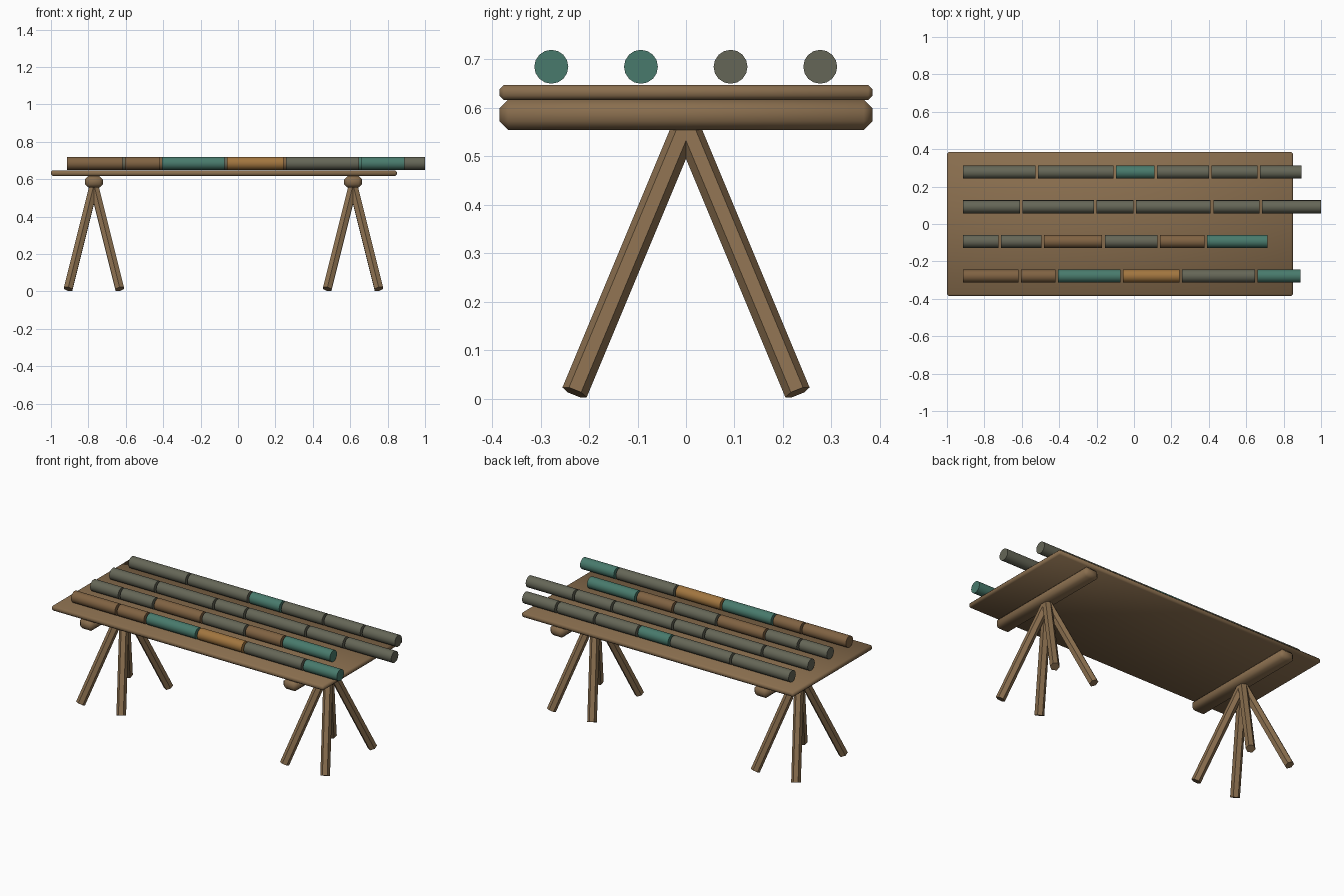
import bpy
import math
from mathutils import Vector

cube = bpy.data.objects.get("Cube")
if cube:
    bpy.data.objects.remove(cube, do_unlink=True)


def material(name, rgb):
    mat = bpy.data.materials.new(name)
    mat.use_nodes = True
    mat.diffuse_color = (*rgb, 1)
    shader = next(n for n in mat.node_tree.nodes if n.type == 'BSDF_PRINCIPLED')
    shader.inputs["Base Color"].default_value = (*rgb, 1)
    return mat


wood = material("wood", (0.25, 0.155, 0.076))
colours = {
    "g": material("grey", (0.130, 0.133, 0.095)),
    "t": material("teal", (0.065, 0.195, 0.150)),
    "b": material("brown", (0.215, 0.123, 0.055)),
    "a": material("amber", (0.36, 0.18, 0.050)),
}


def finish(name, mat, angle):
    obj = bpy.context.object
    obj.name = name
    obj.data.materials.append(mat)
    bpy.ops.object.shade_smooth_by_angle(angle=math.radians(angle))
    return obj


def beam(name, centre, size, chamfer):
    """Box with chamfered edges."""
    bpy.ops.mesh.primitive_cube_add(size=1, location=centre)
    bpy.context.object.scale = size
    bpy.ops.object.transform_apply(location=False, rotation=False, scale=True)
    mod = bpy.context.object.modifiers.new("chamfer", 'BEVEL')
    mod.width = chamfer
    mod.segments = 1
    bpy.ops.object.modifier_apply(modifier=mod.name)
    return finish(name, wood, 60)


def rod(name, start, end, radius, sides, mat):
    """Straight cylinder between two points."""
    start, end = Vector(start), Vector(end)
    axis = end - start
    bpy.ops.mesh.primitive_cylinder_add(vertices=sides, radius=radius,
                                        depth=axis.length, location=(start + end) / 2)
    turn = Vector((0, 0, 1)).rotation_difference(axis.normalized())
    bpy.context.object.rotation_euler = turn.to_euler()
    return finish(name, mat, 35)


# Table top
beam("table_top", (-0.075, 0, 0.632), (1.85, 0.77, 0.031), 0.009)

# Trestles: a cross beam on four splayed legs
for side, cx in (("right", -0.77), ("left", 0.615)):
    beam(side + "_cross_beam", (cx, 0, 0.586), (0.095, 0.77, 0.062), 0.018)
    for end, sy in (("front", -1), ("back", 1)):
        for place, sx in (("inner" if cx < 0 else "outer", 1),
                          ("outer" if cx < 0 else "inner", -1)):
            rod(f"{side}_{end}_{place}_leg", (cx + sx * 0.138, sy * 0.23, 0.013),
                (cx, 0, 0.565), 0.027, 6, wood)

# Rows of rods: colour pattern, then the x where each piece ends
rows = (
    (-0.278, "bbtagt", (-0.617, -0.42, -0.073, 0.243, 0.647, 0.89)),
    (-0.093, "ggbgbt", (-0.725, -0.495, -0.17, 0.125, 0.377, 0.713)),
    (0.092, "gggggg", (-0.61, -0.215, -0.003, 0.41, 0.67, 1.0)),
    (0.277, "ggtggg", (-0.527, -0.11, 0.11, 0.40, 0.66, 0.895)),
)
for r, (y, pattern, ends) in enumerate(rows, 1):
    x = -0.915
    for p, (key, x_end) in enumerate(zip(pattern, ends), 1):
        rod(f"rod_row_{r}_piece_{p}", (x, y, 0.685), (x_end, y, 0.685),
            0.035, 16, colours[key])
        x = x_end + 0.014
